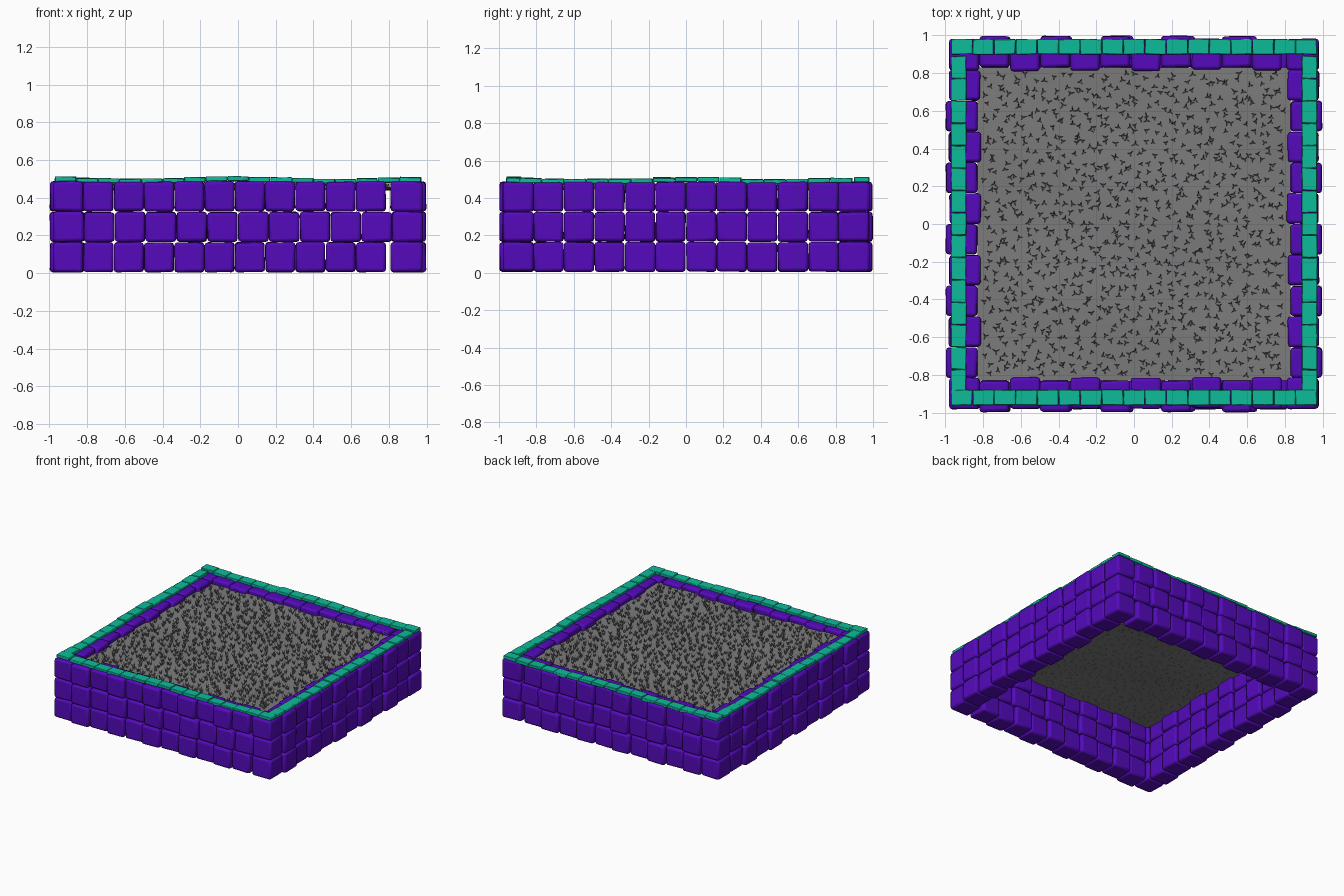
import bpy, bmesh, math, random
from mathutils import Vector, Matrix

random.seed(7)
cube = bpy.data.objects.get("Cube")
if cube:
    bpy.data.objects.remove(cube, do_unlink=True)


def material(name, rgb):
    m = bpy.data.materials.new(name)
    m.use_nodes = True
    m.diffuse_color = (*rgb, 1)
    m.node_tree.nodes["Principled BSDF"].inputs["Base Color"].default_value = (*rgb, 1)
    return m


PURPLE = material("purple stone", (0.09, 0.003, 0.50))
TEAL = material("teal trim", (0.004, 0.50, 0.32))
GREY = material("grey ground", (0.20, 0.20, 0.20))


def finish(bm, name, mat, bevel=0):
    me = bpy.data.meshes.new(name)
    bm.to_mesh(me)
    bm.free()
    me.materials.append(mat)
    ob = bpy.data.objects.new(name, me)
    bpy.context.collection.objects.link(ob)
    if bevel:
        mod = ob.modifiers.new("worn edges", "BEVEL")
        mod.width = bevel
        mod.segments = 2
        bpy.ops.object.select_all(action="DESELECT")
        ob.select_set(True)
        bpy.context.view_layer.objects.active = ob
        bpy.ops.object.shade_smooth_by_angle(angle=math.radians(40))
    return ob


def block(bm, lo, hi, jitter):
    """Box between two corners, its vertices nudged so it looks hand cut."""
    lo, hi = Vector(lo), Vector(hi)
    m = Matrix.Translation((lo + hi) / 2) @ Matrix.Diagonal((*(hi - lo), 1))
    for v in bmesh.ops.create_cube(bm, size=1, matrix=m)["verts"]:
        v.co += Vector([random.uniform(-jitter, jitter) for _ in range(3)])


# Stone walls: rings of twelve blocks a side, every other block standing proud
COUNT, OUT, THICK, GAP = 12, 0.98, 0.165, 0.002
PITCH = 2 * OUT / COUNT


def cell(i, row, widen):
    """Start and end of a block along its wall; the last joint is wider."""
    a, b = -OUT + i * PITCH, -OUT + (i + 1) * PITCH
    if widen and row != 1:
        k = 0.785 + OUT
        if i < COUNT - 1:
            a, b = -OUT + i * k / 11, -OUT + (i + 1) * k / 11
        else:
            a = 0.807
    return a + GAP, b - GAP


def push(i):
    return 0.016 if i % 2 else random.uniform(-0.005, 0.002)


for name, axis, side in (("front_wall", 0, -1), ("back_wall", 0, 1),
                         ("left_wall", 1, 1), ("right_wall", 1, -1)):
    bm = bmesh.new()
    for row in range(3):
        z0, z1 = 0.006 + row * 0.161, 0.163 + row * 0.161
        cells = range(COUNT) if axis == 0 else range(1, COUNT - 1)
        for i in cells:
            a, b = cell(i, row, axis == 0)
            p = push(i) if 0 < i < COUNT - 1 else 0
            n0, n1 = sorted((side * (OUT + p), side * (OUT - THICK + p)))
            if axis == 0:
                block(bm, (a, n0, z0), (b, n1, z1), 0.003)
            else:
                block(bm, (n0, a, z0), (n1, b, z1), 0.003)
    finish(bm, name, PURPLE, 0.016)

# Thin capping stones on top of the walls, with a wavy height
for name, axis, n0, n1, end, num in (("front_trim", 0, -0.96, -0.88, 0.97, 17),
                                     ("back_trim", 0, 0.90, 0.98, 0.97, 17),
                                     ("left_trim", 1, 0.89, 0.97, 0.89, 15),
                                     ("right_trim", 1, -0.97, -0.89, 0.89, 15)):
    bm = bmesh.new()
    step = 2 * end / num
    for i in range(num):
        a, b = -end + i * step + 0.001, -end + (i + 1) * step - 0.001
        z = 0.505 + 0.006 * math.cos(3 * (a + b)) + random.uniform(-0.003, 0.003)
        if axis == 0:
            block(bm, (a, n0, z - 0.024), (b, n1, z), 0.002)
        else:
            block(bm, (n0, a, z - 0.024), (n1, b, z), 0.002)
    finish(bm, name, TEAL, 0.004)


# Gently rolling ground sheet
def ground_z(x, y):
    return 0.447 + 0.007 * math.sin(5 * x + 1) * math.cos(4 * y) + 0.004 * math.sin(9 * y + 3 * x)


bm = bmesh.new()
bmesh.ops.create_grid(bm, x_segments=30, y_segments=30, size=0.83)
for v in bm.verts:
    v.co.z = ground_z(v.co.x, v.co.y)
for f in bm.faces:
    f.smooth = True
finish(bm, "ground", GREY)

# Grass tufts: three thin blades leaning outward from each root
bm = bmesh.new()
N = 32
for i in range(N * N):
    x = ((i % N + random.random()) / N - 0.5) * 1.6
    y = ((i // N + random.random()) / N - 0.5) * 1.6
    root = Vector((x, y, ground_z(x, y) - 0.002))
    turn = random.uniform(0, math.tau)
    for k in range(3):
        ang = turn + k * math.tau / 3 + random.uniform(-0.3, 0.3)
        out = Vector((math.cos(ang), math.sin(ang), 0))
        across = Vector((-out.y, out.x, 0)) * 0.004
        tip = root + out * random.uniform(0.014, 0.024) + Vector((0, 0, random.uniform(0.025, 0.045)))
        base = [bm.verts.new(p) for p in (root - across, root + out * 0.006, root + across)]
        top = bm.verts.new(tip)
        for j in range(3):
            bm.faces.new((base[j], base[(j + 1) % 3], top))
finish(bm, "grass_tufts", GREY)
